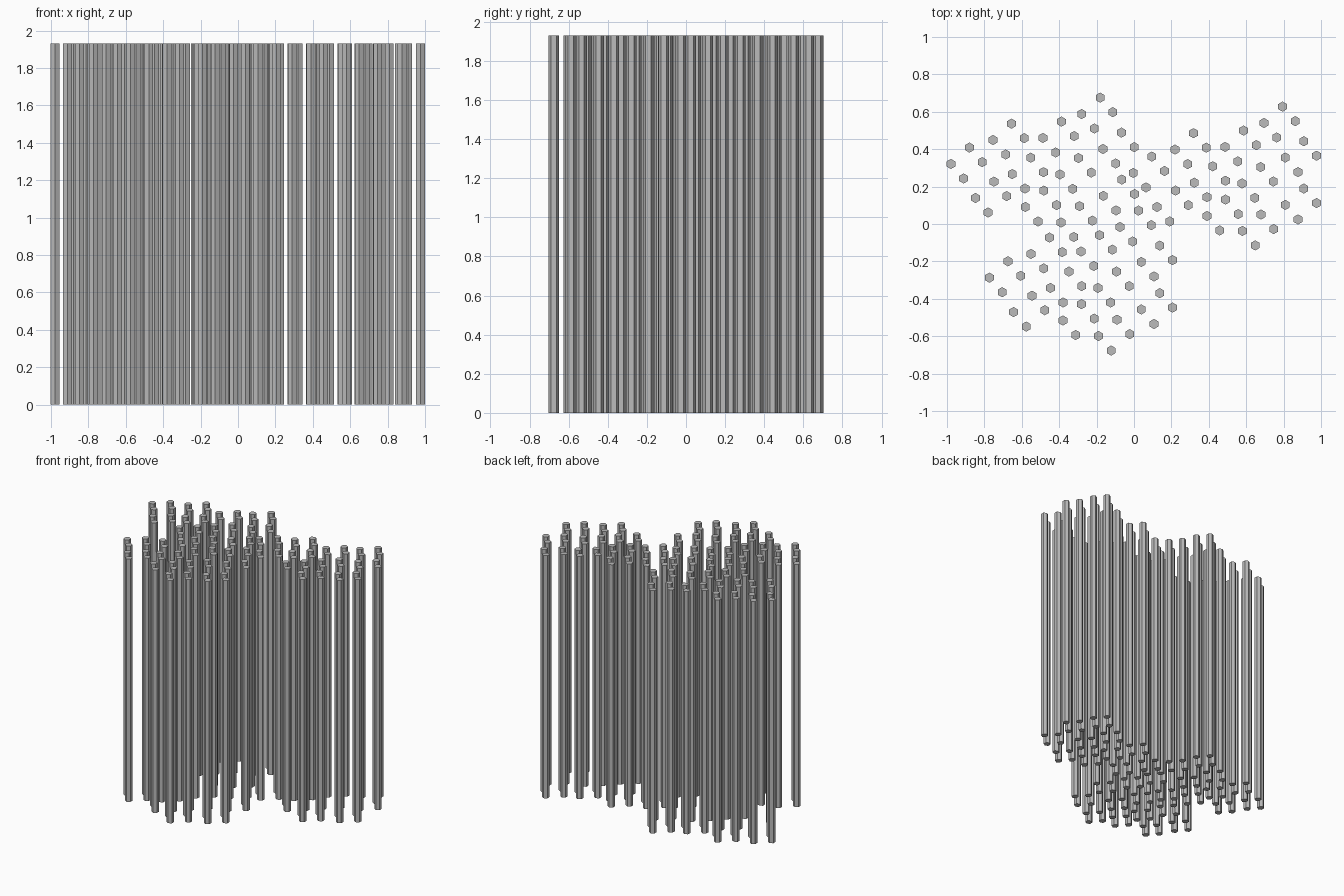
import bpy, bmesh, math
from mathutils import Matrix

if "Cube" in bpy.data.objects:
    bpy.data.objects.remove(bpy.data.objects["Cube"])

HEIGHT = 1.93
RADIUS = 0.027
LONG = (0.099, 0.0875)     # long side of each four-post rectangle
SHORT = (0.068, -0.0775)   # short side

# one colour for all the posts
grey = bpy.data.materials.new("post grey")
grey.diffuse_color = (0.5, 0.5, 0.5, 1)
grey.use_nodes = True
grey.node_tree.nodes["Principled BSDF"].inputs["Base Color"].default_value = grey.diffuse_color

# shared mesh: four hexagonal posts at the corners of a turned rectangle
mesh = bpy.data.meshes.new("four_posts")
bm = bmesh.new()
for i in (0, 1):
    for j in (0, 1):
        x = i * LONG[0] + j * SHORT[0]
        y = i * LONG[1] + j * SHORT[1]
        place = Matrix.Translation((x, y, HEIGHT / 2))
        # work out the present corner direction, then turn corners towards y
        res = bmesh.ops.create_cone(bm, cap_ends=True, segments=6,
                                    radius1=RADIUS, radius2=RADIUS, depth=HEIGHT)
        v = res["verts"][0].co
        turn = Matrix.Rotation(math.pi / 2 - math.atan2(v.y, v.x), 4, "Z")
        bmesh.ops.transform(bm, matrix=place @ turn, verts=res["verts"])
bm.to_mesh(mesh)
bm.free()
mesh.materials.append(grey)

# first post of every set
SETS = [
    # left wing
    (-.979, .321), (-.754, .449), (-.848, .139), (-.651, .267),
    # upper middle
    (-.280, .588), (-.166, .401), (-.487, .460), (-.396, .265),
    (-.164, .150), (-.581, .091), (-.004, .273), (.219, .398),
    (.123, .091), (-.390, .008), (-.075, -.016),
    # lower middle
    (-.551, -.160), (-.283, -.147), (.039, -.203), (-.773, -.287),
    (-.447, -.342), (-.193, -.342), (-.644, -.471), (-.380, -.516),
    (.039, -.457), (-.190, -.599),
    # right wing
    (.322, .221), (.487, .412), (.695, .540), (.809, .355),
    (.578, .217), (.390, .043), (.809, .102), (.580, -.037),
]
for n, (x, y) in enumerate(SETS):
    ob = bpy.data.objects.new(f"post_set_{n + 1}", mesh)
    ob.location = (x, y, 0)
    bpy.context.collection.objects.link(ob)
